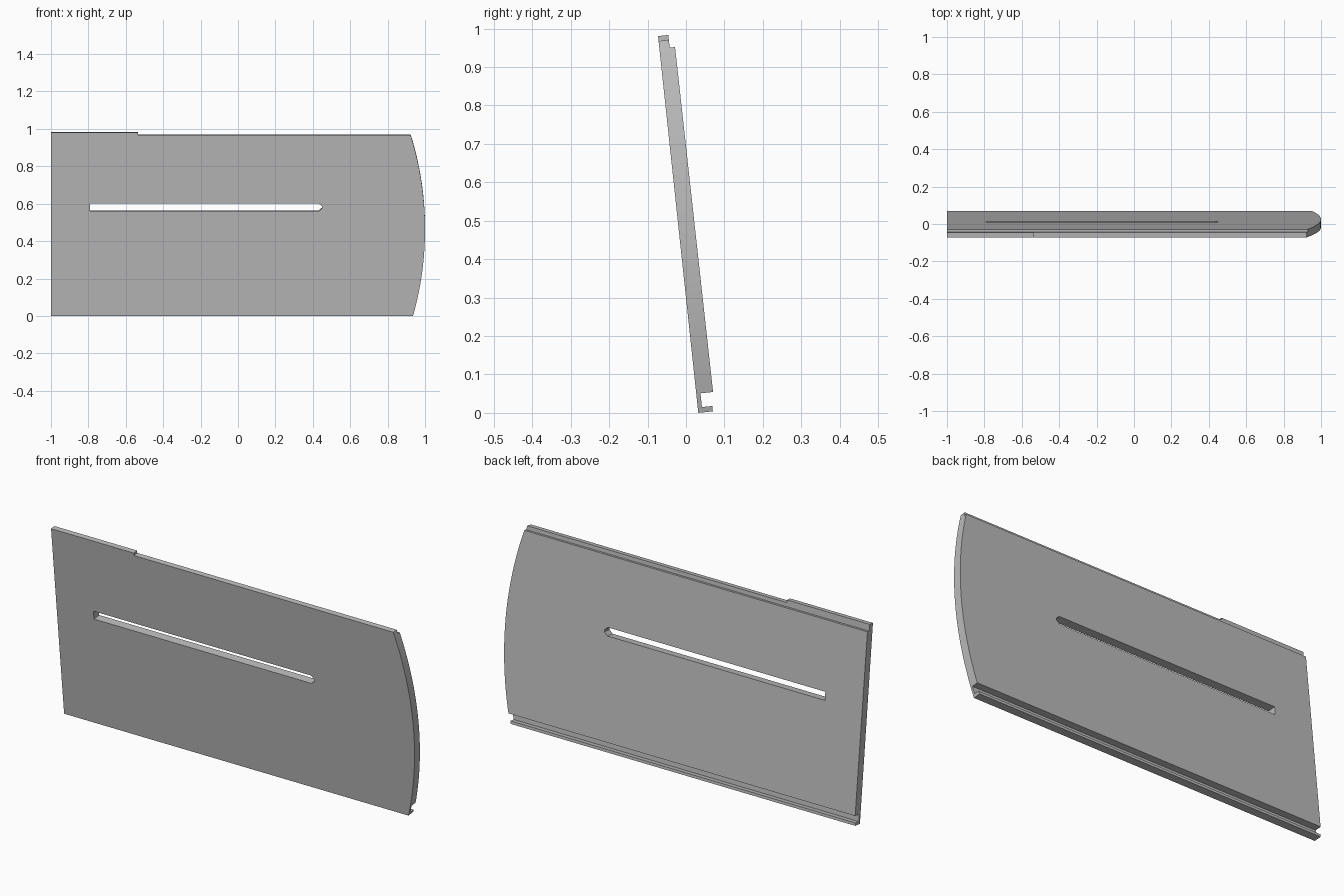
import bpy
import bmesh
from math import radians
from mathutils import Matrix

cube = bpy.data.objects.get("Cube")
if cube:
    bpy.data.objects.remove(cube, do_unlink=True)

grey = bpy.data.materials.new("plain grey")
grey.use_nodes = True
colour = (0.5, 0.5, 0.5, 1)
grey.diffuse_color = colour
grey.node_tree.nodes["Principled BSDF"].inputs["Base Color"].default_value = colour


def prism(name, corners, offset):
    """Closed solid swept from a 3D outline along an offset."""
    bm = bmesh.new()
    face = bm.faces.new([bm.verts.new(c) for c in corners])
    swept = bmesh.ops.extrude_face_region(bm, geom=[face])["geom"]
    bmesh.ops.translate(bm, vec=offset,
                        verts=[g for g in swept if isinstance(g, bmesh.types.BMVert)])
    bmesh.ops.recalc_face_normals(bm, faces=bm.faces)
    mesh = bpy.data.meshes.new(name)
    bm.to_mesh(mesh)
    bm.free()
    mesh.materials.append(grey)
    obj = bpy.data.objects.new(name, mesh)
    bpy.context.collection.objects.link(obj)
    return obj


def cut(target, cutter, operation):
    mod = target.modifiers.new(cutter.name, "BOOLEAN")
    mod.object = cutter
    mod.operation = operation
    mod.solver = "EXACT"
    bpy.context.view_layer.objects.active = target
    bpy.ops.object.modifier_apply(modifier=mod.name)
    bpy.data.objects.remove(cutter, do_unlink=True)


# Board section: bottom groove with lip, top tongue
height, step_height = 0.986, 0.973
section = [(0, 0), (0.038, 0), (0.038, 0.014), (0.011, 0.014), (0.011, 0.05),
           (0.044, 0.05), (0.041, 0.953), (0.027, 0.953), (0.027, height), (0, height)]
board = prism("sliding_panel", [(-1, y, z) for y, z in section], (2.2, 0, 0))

# Bowed end and stepped top edge
radius, middle, steps = 1.716, 0.465, 32
bow = []
for i in range(steps + 1):
    z = -0.02 + (step_height + 0.02) * i / steps
    bow.append((1 - radius + (radius ** 2 - (z - middle) ** 2) ** 0.5, z))
outline = [(-1.2, -0.02)] + bow + [(-0.535, step_height), (-0.535, 1.1), (-1.2, 1.1)]
cut(board, prism("outline_cutter", [(x, -0.1, z) for x, z in outline], (0, 0.3, 0)), "INTERSECT")

# Long slot with a tapered end
slot = [(-0.79, 0.563), (0.432, 0.563), (0.45, 0.579), (0.45, 0.589), (0.432, 0.605), (-0.79, 0.605)]
cut(board, prism("slot_cutter", [(x, -0.1, z) for x, z in slot], (0, 0.3, 0)), "DIFFERENCE")

# Lean the panel back to front
board.data.transform(Matrix.Translation((0, 0.032, 0)) @ Matrix.Rotation(radians(6.1), 4, "X"))
bpy.ops.object.select_all(action="DESELECT")
board.select_set(True)
bpy.context.view_layer.objects.active = board
bpy.ops.object.shade_smooth_by_angle(angle=radians(20))
